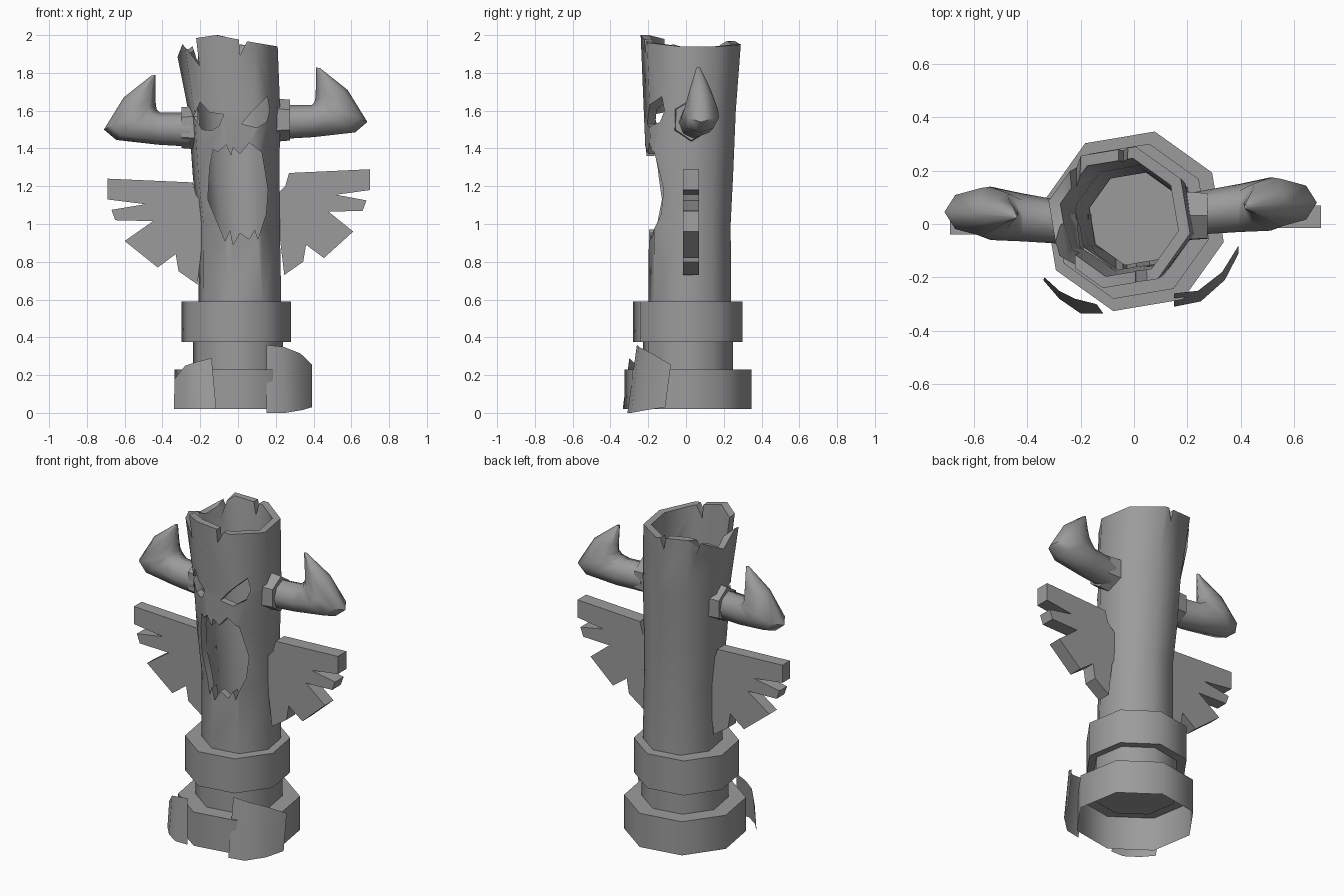
import bpy, bmesh, math
from mathutils import Vector

if "Cube" in bpy.data.objects:
    bpy.data.objects.remove(bpy.data.objects["Cube"])

stone = bpy.data.materials.new("grey_stone")
stone.diffuse_color = (0.33, 0.33, 0.33, 1)
stone.use_nodes = True
stone.node_tree.nodes["Principled BSDF"].inputs["Base Color"].default_value = stone.diffuse_color
ANGLES = [math.radians(-13 + 45 * k) for k in range(8)]


def make(name, verts, faces, smooth=60, recalc=True):
    me = bpy.data.meshes.new(name)
    me.from_pydata([tuple(v) for v in verts], [], faces)
    if recalc:
        bm = bmesh.new()
        bm.from_mesh(me)
        bmesh.ops.recalc_face_normals(bm, faces=bm.faces)
        bm.to_mesh(me)
        bm.free()
    me.materials.append(stone)
    ob = bpy.data.objects.new(name, me)
    bpy.context.collection.objects.link(ob)
    if smooth:
        smooth_shade(ob, smooth)
    return ob


def smooth_shade(ob, angle):
    bpy.ops.object.select_all(action='DESELECT')
    ob.select_set(True)
    bpy.context.view_layer.objects.active = ob
    bpy.ops.object.shade_smooth_by_angle(angle=math.radians(angle))


def octagon(cx, cy, r, z):
    zs = z if isinstance(z, (list, tuple)) else [z] * 8
    return [(cx + r * math.cos(a), cy + r * math.sin(a), h) for a, h in zip(ANGLES, zs)]


def loft(name, rings, first=True, last=True, loop=False, smooth=60):
    """Skin matching rings of points; cap the ends or close into a loop."""
    n, m = len(rings[0]), len(rings)
    verts = [p for ring in rings for p in ring]
    faces = []
    for i in range(m if loop else m - 1):
        a, b = i * n, (i + 1) % m * n
        faces += [(a + k, a + (k + 1) % n, b + (k + 1) % n, b + k) for k in range(n)]
    if first and not loop:
        faces.append(tuple(range(n))[::-1])
    if last and not loop:
        faces.append(tuple(range((m - 1) * n, m * n)))
    return make(name, verts, faces, smooth)


def prism(name, outline, y0, y1, smooth=0):
    """Extrude an x-z outline along y."""
    return loft(name, [[(x, y, z) for x, z in outline] for y in (y0, y1)], smooth=smooth)


# Base drum (open underneath), neck and collar
loft("base_drum", [octagon(0, .01, .345, .02), octagon(0, .01, .345, .23)], first=False)
loft("neck", [octagon(0, .01, .245, .2), octagon(0, .01, .245, .4)])
loft("collar", [octagon(-.01, .01, .298, .375), octagon(-.01, .01, .298, .59)])

# Hollow trunk that leans and widens towards a broken rim
profile = [(.57, .01, .02, .225), (1.0, .005, .02, .222), (1.25, -.01, .02, .235),
           (1.6, -.02, .02, .25)]
rim = [1.94, 1.94, 1.95, 1.97, 1.885, 1.975, 2.0, 1.96]
outer = [octagon(x, y, r, z) for z, x, y, r in profile] + [octagon(-.055, .025, .272, rim)]
inner = [octagon(x, y, r - .045, z) for z, x, y, r in profile] + [octagon(-.055, .025, .227, rim)]
trunk = loft("trunk", outer + inner[::-1], loop=True, smooth=0)

# Cut shapes: mouth, eyes and cracks in the rim (outline, y range)
mouth = [(-.16, 1.13), (-.15, 1.3), (-.132, 1.395), (-.105, 1.38), (-.063, 1.42), (-.037, 1.36),
         (-.026, 1.405), (.01, 1.37), (.06, 1.43), (.125, 1.38), (.158, 1.18), (.148, 1.05),
         (.105, .92), (.09, .97), (.058, .92), (.01, .955), (-.026, .89), (-.042, .97),
         (-.068, .91), (-.11, 1.01)]
left_eye = [(-.235, 1.57), (-.2, 1.645), (-.15, 1.59), (-.075, 1.58), (-.1, 1.52), (-.14, 1.495), (-.19, 1.5)]
right_eye = [(.02, 1.53), (.07, 1.59), (.155, 1.675), (.168, 1.6), (.15, 1.54), (.1, 1.51)]
cuts = [(mouth, -.5, 0), (left_eye, -.5, 0), (right_eye, -.5, 0),
        ([(.01, 1.89), (.045, 1.96), (.12, 2.1), (-.002, 2.1)], -.5, 0),
        ([(-.205, 1.84), (-.235, 2.1), (-.42, 2.1), (-.25, 1.9)], -.5, 0),
        ([(-.215, 1.86), (-.18, 2.1), (-.29, 2.1)], .05, .5),
        ([(-.04, 1.88), (.01, 2.1), (-.09, 2.1)], .05, .5)]
for outline, y0, y1 in cuts:
    cutter = prism("cutter", outline, y0, y1)
    cutter.hide_render = True
    mod = trunk.modifiers.new("cut", 'BOOLEAN')
    mod.operation, mod.solver, mod.object = 'DIFFERENCE', 'EXACT', cutter
    bpy.context.view_layer.objects.active = trunk
    bpy.ops.object.modifier_apply(modifier=mod.name)
    bpy.data.objects.remove(cutter)
smooth_shade(trunk, 50)

# Horns: inner point, outer point (x, z), half width, y centre for each section
horn_sections = [((.23, 1.63), (.23, 1.45), .08, .04), ((.39, 1.63), (.4, 1.46), .09, .06),
                 ((.405, 1.645), (.62, 1.485), .1, .075), ((.41, 1.67), (.685, 1.54), .09, .08),
                 ((.412, 1.72), (.58, 1.71), .055, .075), ((.412, 1.83), (.435, 1.825), .01, .065)]


def horn(name, side, dx, dy, dz):
    rings = []
    for (x0, z0), (x1, z1), w, yc in horn_sections:
        ring = []
        for k in range(8):
            a = math.tau * k / 8
            t = .5 - .5 * math.cos(a)
            ring.append((side * (x0 + (x1 - x0) * t + dx), yc + dy + w * math.sin(a),
                         z0 + (z1 - z0) * t + dz))
        rings.append(ring)
    loft(name + "_horn", rings, smooth=65)
    # Six sided socket between horn and trunk
    socket = []
    for x, r in ((.19, .115), (.275, .108)):
        socket.append([(side * (x + dx), .03 + dy * .3 + r * .9 * math.cos(math.tau * k / 6 + .5),
                        1.55 + dz + r * math.sin(math.tau * k / 6 + .5)) for k in range(6)])
    loft(name + "_horn_socket", socket, smooth=30)


horn("right", 1, 0, 0, 0)
horn("left", -1, .025, -.035, -.04)

# Feathered wings
wing = [(.19, 1.0), (.2, 1.15), (.25, 1.2), (.27, 1.27), (.70, 1.29), (.70, 1.18), (.52, 1.155),
        (.68, 1.125), (.66, 1.07), (.48, 1.065), (.61, .96), (.455, .82), (.36, .89),
        (.345, .80), (.245, .73), (.22, .94)]
prism("right_wing", wing, -.015, .07)
prism("left_wing", [(-(x - .03) if x < .6 else -(x - .01), z - .05) for x, z in wing], -.04, .035)


# Curved shield plates leaning on the base
def plate(name, low, high):
    faces = [(i, i + 1, i + 5, i + 4) for i in range(3)]
    make(name, low + high, faces, recalc=False)


plate("right_shield",
      [(.15, -.31, 0), (.25, -.29, 0), (.34, -.21, .015), (.392, -.11, .03)],
      [(.15, -.26, .36), (.24, -.25, .35), (.33, -.18, .315), (.392, -.08, .255)])
plate("left_shield",
      [(-.34, -.21, .02), (-.28, -.28, .02), (-.2, -.335, .02), (-.115, -.335, .02)],
      [(-.335, -.2, .18), (-.28, -.25, .25), (-.22, -.28, .27), (-.14, -.3, .29)])
